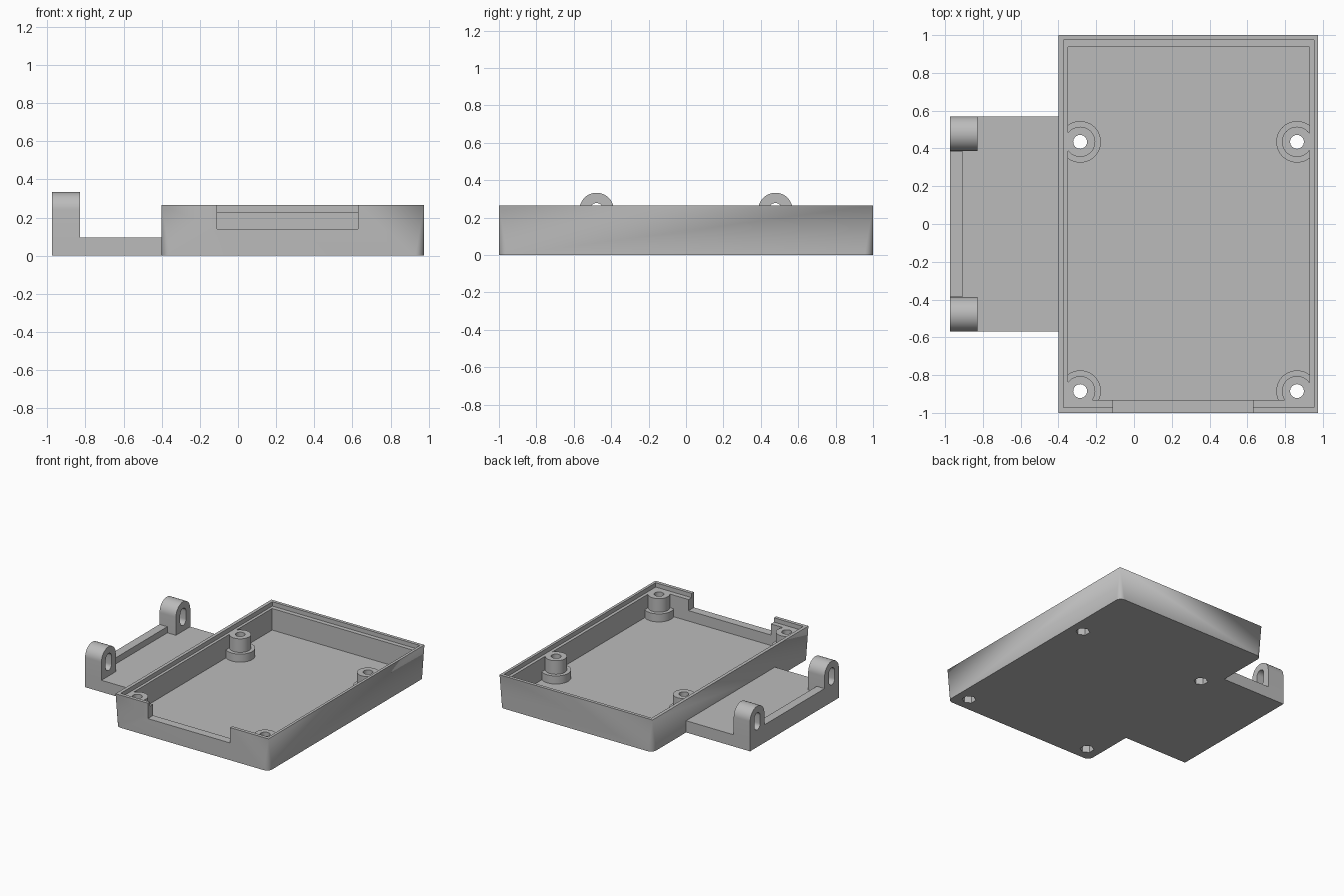
import bpy, bmesh, math
from mathutils import Matrix

if "Cube" in bpy.data.objects:
    bpy.data.objects.remove(bpy.data.objects["Cube"])

grey = bpy.data.materials.new("plain_grey")
grey.diffuse_color = (0.5, 0.5, 0.5, 1)
grey.use_nodes = True
grey.node_tree.nodes["Principled BSDF"].inputs["Base Color"].default_value = grey.diffuse_color


def finish(name, bm):
    bmesh.ops.recalc_face_normals(bm, faces=bm.faces[:])
    me = bpy.data.meshes.new(name)
    bm.to_mesh(me)
    bm.free()
    me.materials.append(grey)
    ob = bpy.data.objects.new(name, me)
    bpy.context.collection.objects.link(ob)
    return ob


def box(name, x0, x1, y0, y1, z0, z1):
    bm = bmesh.new()
    m = Matrix.Translation(((x0 + x1) / 2, (y0 + y1) / 2, (z0 + z1) / 2))
    bmesh.ops.create_cube(bm, size=1, matrix=m @ Matrix.Diagonal((x1 - x0, y1 - y0, z1 - z0, 1)))
    return finish(name, bm)


def cylinder(name, x, y, r, z0, z1, n):
    bm = bmesh.new()
    bmesh.ops.create_cone(bm, cap_ends=True, segments=n, radius1=r, radius2=r, depth=z1 - z0,
                          matrix=Matrix.Translation((x, y, (z0 + z1) / 2)))
    return finish(name, bm)


def extrude_x(name, outline, x0, x1):
    # prism from a (y, z) outline
    bm = bmesh.new()
    f = bm.faces.new([bm.verts.new((x0, y, z)) for y, z in outline])
    ext = bmesh.ops.extrude_face_region(bm, geom=[f])["geom"]
    for v in ext:
        if isinstance(v, bmesh.types.BMVert):
            v.co.x = x1
    return finish(name, bm)


def combine(ob, tool, operation):
    mod = ob.modifiers.new(operation.lower(), 'BOOLEAN')
    mod.object, mod.operation, mod.solver = tool, operation, 'EXACT'
    bpy.context.view_layer.objects.active = ob
    bpy.ops.object.modifier_apply(modifier=mod.name)
    bpy.data.objects.remove(tool, do_unlink=True)


def smooth(ob):
    bpy.ops.object.select_all(action='DESELECT')
    ob.select_set(True)
    bpy.context.view_layer.objects.active = ob
    bpy.ops.object.shade_smooth_by_angle(angle=math.radians(30))


def arc(cy, cz, r, a0, a1, n):
    return [(cy + r * math.cos(math.radians(a0 + (a1 - a0) * i / n)),
             cz + r * math.sin(math.radians(a0 + (a1 - a0) * i / n))) for i in range(n + 1)]


# Tray body: sharp corners at the rim blend into rounded corners at the base
X0, X1, TOP, FLOOR, LEDGE, R = -0.40, 0.975, 0.265, 0.055, 0.23, 0.045
bm = bmesh.new()
for x, y, a in ((X1, 1, 0), (X0, 1, 90), (X0, -1, 180), (X1, -1, 270)):
    bm.verts.new((x, y, TOP))
    cx = x - math.copysign(R, x)
    cy = y - math.copysign(R, y)
    for px, py in arc(cx, cy, R, a, a + 90, 6):
        bm.verts.new((px, py, 0))
bmesh.ops.convex_hull(bm, input=bm.verts[:])
bmesh.ops.dissolve_limit(bm, angle_limit=0.005, verts=bm.verts[:], edges=bm.edges[:])
tray = finish("tray", bm)

# Cavity, rim ledge and front opening
combine(tray, box("cavity", -0.35, 0.928, -0.932, 0.938, FLOOR, 0.4), 'DIFFERENCE')
combine(tray, box("rim_ledge", -0.373, 0.953, -0.972, 0.974, LEDGE, 0.4), 'DIFFERENCE')
combine(tray, box("front_opening", -0.11, 0.63, -1.1, -0.9, 0.14, 0.4), 'DIFFERENCE')

# Stepped screw posts with through holes and hexagonal nut pockets
posts = [(x, y) for x in (-0.285, 0.863) for y in (0.435, -0.885)]
for x, y in posts:
    combine(tray, cylinder("collar", x, y, 0.11, 0.03, 0.12, 40), 'UNION')
    combine(tray, cylinder("post", x, y, 0.08, 0.03, LEDGE, 32), 'UNION')
for x, y in posts:
    combine(tray, cylinder("screw_hole", x, y, 0.037, -0.1, 0.4, 16), 'DIFFERENCE')
    combine(tray, cylinder("nut_pocket", x, y, 0.053, -0.1, 0.07, 6), 'DIFFERENCE')
smooth(tray)

# Side plate with a low ridge along its outer edge
PLATE = 0.095
box("side_plate", -0.975, X0, -0.57, 0.57, 0, PLATE)
box("plate_ridge", -0.975, -0.905, -0.385, 0.385, PLATE, 0.145)

# Round-topped lugs with upright slots
for side, y in (("front", -0.478), ("back", 0.478)):
    r = 0.092
    outline = [(y - r, PLATE), (y + r, PLATE)] + arc(y, 0.333 - r, r, 0, 180, 24)
    lug = extrude_x(side + "_lug", outline, -0.975, -0.828)
    slot = arc(y, 0.241, 0.037, 0, 180, 12) + arc(y, 0.177, 0.037, 180, 360, 12)
    combine(lug, extrude_x("slot", slot, -1.1, -0.7), 'DIFFERENCE')
    smooth(lug)
